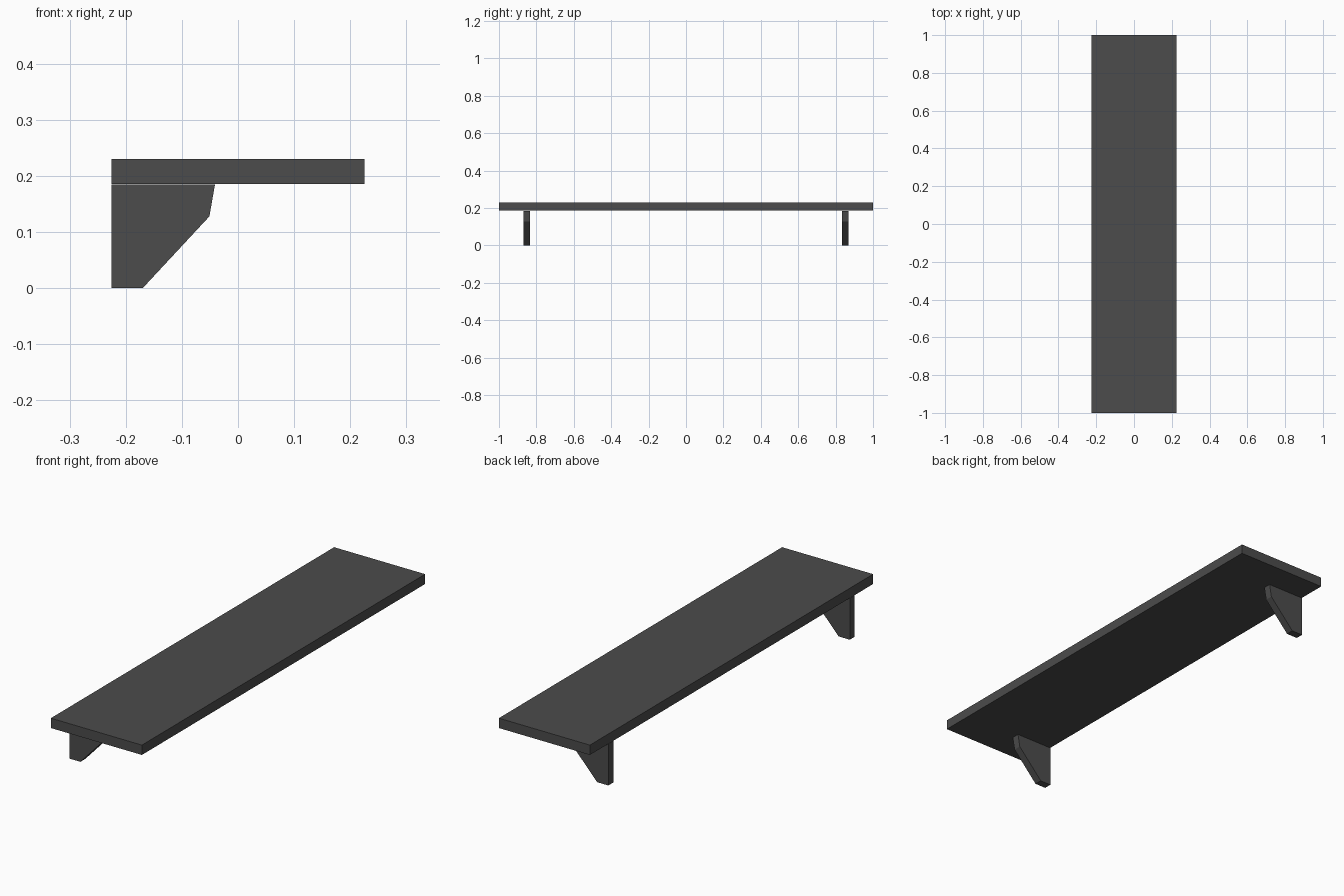
import bpy, bmesh
from mathutils import Vector

if "Cube" in bpy.data.objects:
    bpy.data.objects.remove(bpy.data.objects["Cube"])

# One dark grey finish for the whole shelf
grey = bpy.data.materials.new("dark_grey")
grey.diffuse_color = (0.072, 0.072, 0.072, 1)
grey.use_nodes = True
grey.node_tree.nodes["Principled BSDF"].inputs["Base Color"].default_value = grey.diffuse_color


def extrude_profile(name, profile, y0, y1):
    """Extrude an (x, z) outline along y."""
    bm = bmesh.new()
    face = bm.faces.new([bm.verts.new((x, y0, z)) for x, z in profile])
    ext = bmesh.ops.extrude_face_region(bm, geom=[face])
    moved = [v for v in ext["geom"] if isinstance(v, bmesh.types.BMVert)]
    bmesh.ops.translate(bm, verts=moved, vec=Vector((0, y1 - y0, 0)))
    bmesh.ops.recalc_face_normals(bm, faces=bm.faces)
    mesh = bpy.data.meshes.new(name)
    bm.to_mesh(mesh)
    bm.free()
    mesh.materials.append(grey)
    obj = bpy.data.objects.new(name, mesh)
    bpy.context.collection.objects.link(obj)
    return obj


BACK, FRONT, UNDER, TOP = -0.225, 0.225, 0.186, 0.23

# Shelf board
extrude_profile("shelf_board",
                [(BACK, UNDER), (FRONT, UNDER), (FRONT, TOP), (BACK, TOP)], -1, 1)

# Two tapered brackets under the rear edge
bracket = [(BACK, 0), (-0.17, 0), (-0.051, 0.128), (-0.041, 0.185), (BACK, 0.185)]
for side, label in ((-1, "near"), (1, "far")):
    extrude_profile("bracket_" + label, bracket, side * 0.835, side * 0.87)
